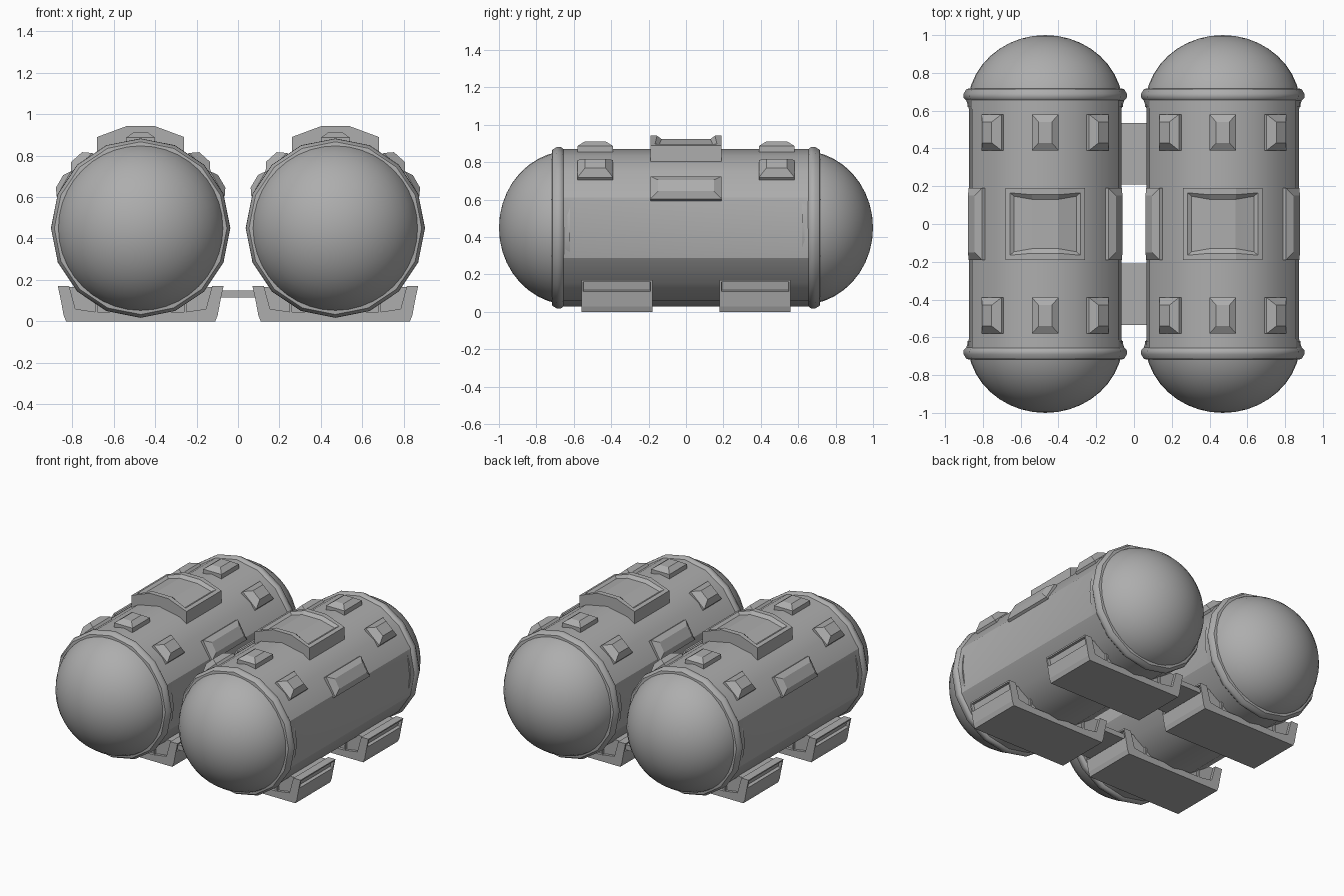
import bpy, bmesh, math
from mathutils import Matrix

if "Cube" in bpy.data.objects:
    bpy.data.objects.remove(bpy.data.objects["Cube"])

CX, CZ = 0.47, 0.45   # tank axis position

metal = bpy.data.materials.new("dark_grey")
metal.diffuse_color = (0.42, 0.42, 0.42, 1)
metal.use_nodes = True
metal.node_tree.nodes["Principled BSDF"].inputs["Base Color"].default_value = metal.diffuse_color


def finish(bm, name, smooth=None):
    bmesh.ops.recalc_face_normals(bm, faces=bm.faces[:])
    me = bpy.data.meshes.new(name)
    bm.to_mesh(me)
    bm.free()
    me.materials.append(metal)
    ob = bpy.data.objects.new(name, me)
    bpy.context.collection.objects.link(ob)
    if smooth:
        bpy.context.view_layer.objects.active = ob
        ob.select_set(True)
        bpy.ops.object.shade_smooth_by_angle(angle=math.radians(smooth))
        ob.select_set(False)
    return ob


def lathe(name, profile, sides, cx, radius_fn=None, smooth=30):
    """Revolve (y, radius) points about the tank axis."""
    bm = bmesh.new()
    rings = []
    for y, r in profile:
        ring = []
        for i in range(sides):
            a = 2 * math.pi * i / sides
            rr = radius_fn(i, y, r) if radius_fn else r
            ring.append(bm.verts.new((cx + rr * math.cos(a), y, CZ + rr * math.sin(a))))
        rings.append(ring)
    for a, b in zip(rings, rings[1:]):
        for i in range(sides):
            j = (i + 1) % sides
            bm.faces.new((a[i], a[j], b[j], b[i]))
    bm.faces.new(rings[0])
    bm.faces.new(rings[-1])
    bmesh.ops.remove_doubles(bm, verts=bm.verts[:], dist=1e-5)
    return finish(bm, name, smooth)


def prism(points, y0, y1):
    """Extrude an x/z outline along y."""
    bm = bmesh.new()
    a = [bm.verts.new((x, y0, z)) for x, z in points]
    b = [bm.verts.new((x, y1, z)) for x, z in points]
    n = len(points)
    for i in range(n):
        j = (i + 1) % n
        bm.faces.new((a[i], a[j], b[j], b[i]))
    bm.faces.new(a)
    bm.faces.new(b)
    bmesh.ops.recalc_face_normals(bm, faces=bm.faces[:])
    return bm


def pad(name, cx, y, angle, half_y, top, base):
    """Raised plate with a bevelled top, set on the tank at an angle from vertical."""
    bm = bmesh.new()
    levels = [(0.07, half_y, 0.38), (0.07, half_y, base), (0.035, half_y - 0.04, top)]
    loops = [[bm.verts.new((sx * w, sy * l, h)) for sx, sy in ((-1, -1), (1, -1), (1, 1), (-1, 1))]
             for w, l, h in levels]
    for a, b in zip(loops, loops[1:]):
        for i in range(4):
            j = (i + 1) % 4
            bm.faces.new((a[i], a[j], b[j], b[i]))
    bm.faces.new(loops[0])
    bm.faces.new(loops[-1])
    m = Matrix.Translation((cx, y, CZ)) @ Matrix.Rotation(math.radians(angle), 4, 'Y')
    bmesh.ops.transform(bm, matrix=m, verts=bm.verts[:])
    finish(bm, name)


def side_panel(i, y, r):
    # flattened panel along each flank
    return 0.404 if i in (0, 8) and abs(y) < 0.64 else r


for sx in (-1, 1):
    cx = sx * CX
    # shell
    lathe("tank_shell", [(-0.66, 0.42), (-0.61, 0.42), (0.61, 0.42), (0.66, 0.42)],
          16, cx, side_panel, 25)
    for sy in (-1, 1):
        # domed end and collar
        dome = [(sy * (0.62 + 0.38 * math.sin(math.radians(t))), 0.412 * math.cos(math.radians(t)))
                for t in range(0, 91, 9)]
        lathe("end_dome", dome, 40, cx)
        lathe("end_collar", [(sy * y, r) for y, r in
              ((0.645, 0.40), (0.65, 0.415), (0.67, 0.433), (0.69, 0.432), (0.715, 0.417), (0.72, 0.38))],
              16, cx, None, 50)

        # small pads
        for ang in (-42, 0, 42):
            pad("small_pad", cx, sy * 0.485, ang, 0.095, 0.462, 0.437 if ang == 0 else 0.425)

        # cradle foot: floor and two upright lips
        half = [(0.36, 0), (0.372, 0.03), (0.385, 0.10), (0.40, 0.17), (0.345, 0.17), (0.315, 0.06), (0.215, 0.045)]
        outline = half + [(-x, z) for x, z in reversed(half)]
        bm = prism([(cx + x, z) for x, z in outline], sy * 0.18, sy * 0.56)
        slots = [f for f in bm.faces if abs(f.normal.x) > 0.9 and f.calc_center_median().z > 0.125
                 and abs(f.calc_center_median().x - cx) > 0.37]
        bmesh.ops.inset_individual(bm, faces=slots, thickness=0.014, depth=0)
        bmesh.ops.inset_individual(bm, faces=slots, thickness=0.003, depth=-0.02)
        finish(bm, "cradle_foot")
        # recessed web between foot and tank
        web = [(0.33, 0.02), (0.35, 0.165), (0.26, 0.165), (0.15, 0.08)]
        bm = prism([(cx + x, z) for x, z in web + [(-x, z) for x, z in reversed(web)]],
                   sy * 0.20, sy * 0.54)
        finish(bm, "cradle_web")
        # upright ribs
        for rx in (-0.215, -0.07, 0.07, 0.215):
            h = CZ - math.sqrt(0.40 ** 2 - rx ** 2)
            finish(prism([(cx + rx - 0.006, 0.01), (cx + rx + 0.006, 0.01),
                          (cx + rx + 0.006, h), (cx + rx - 0.006, h)], sy * 0.185, sy * 0.555), "cradle_rib")

    # long flank pads
    for ang in (-60, 60):
        pad("flank_pad", cx, 0, ang, 0.19, 0.452, 0.428)

    # top hatch with recessed centre
    bm = prism([(cx + x, z) for x, z in ((-0.21, 0.80), (0.21, 0.80), (0.21, 0.89),
               (0.07, 0.942), (-0.07, 0.942), (-0.21, 0.89))], -0.19, 0.19)
    top = [f for f in bm.faces if f.normal.z > 0.5]
    bmesh.ops.inset_region(bm, faces=top, thickness=0.035, depth=0)
    bmesh.ops.inset_region(bm, faces=top, thickness=0.025, depth=-0.018)
    finish(bm, "top_hatch")

# plates joining the two tanks
for sy in (-1, 1):
    finish(prism([(-0.11, 0.115), (0.11, 0.115), (0.11, 0.15), (-0.11, 0.15)],
                 sy * 0.21, sy * 0.535), "joining_plate")
